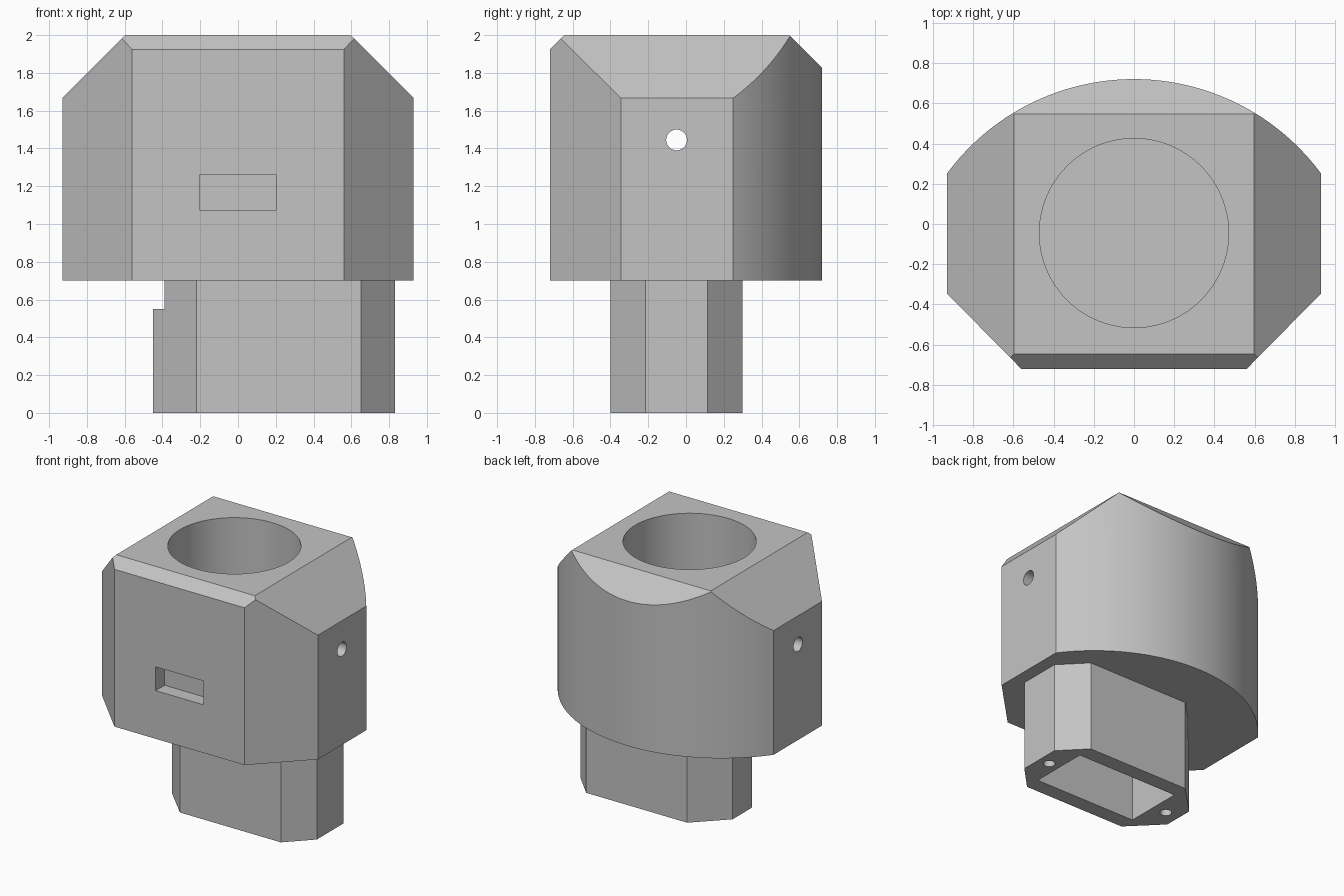
import bpy
import bmesh
import math
from mathutils import Matrix, Vector

default = bpy.data.objects.get("Cube")
if default:
    bpy.data.objects.remove(default, do_unlink=True)

grey = bpy.data.materials.new("plain grey")
grey.use_nodes = True
grey.diffuse_color = (0.55, 0.55, 0.55, 1)
grey.node_tree.nodes["Principled BSDF"].inputs["Base Color"].default_value = (0.55, 0.55, 0.55, 1)


def make_object(name, bm):
    bmesh.ops.recalc_face_normals(bm, faces=bm.faces)
    mesh = bpy.data.meshes.new(name)
    bm.to_mesh(mesh)
    bm.free()
    mesh.materials.append(grey)
    obj = bpy.data.objects.new(name, mesh)
    bpy.context.collection.objects.link(obj)
    return obj


def prism(outline, low, high):
    """Extrude a plan outline between two heights."""
    bm = bmesh.new()
    base = bm.faces.new([bm.verts.new((x, y, low)) for x, y in outline])
    top = bmesh.ops.extrude_face_region(bm, geom=[base])["geom"]
    verts = [v for v in top if isinstance(v, bmesh.types.BMVert)]
    bmesh.ops.translate(bm, verts=verts, vec=(0, 0, high - low))
    return bm


def slice_off(bm, point, normal):
    """Cut away everything on the normal side of a plane and cap it."""
    geom = bm.verts[:] + bm.edges[:] + bm.faces[:]
    bmesh.ops.bisect_plane(bm, geom=geom, dist=1e-5, plane_co=point,
                           plane_no=Vector(normal).normalized(), clear_outer=True)
    bmesh.ops.holes_fill(bm, edges=[e for e in bm.edges if e.is_boundary], sides=0)


def box(name, low, high):
    (x0, y0, z0), (x1, y1, z1) = low, high
    return make_object(name, prism([(x0, y0), (x1, y0), (x1, y1), (x0, y1)], z0, z1))


def cylinder(name, centre, radius, length, axis="Z", segments=32):
    turn = Matrix.Rotation(math.pi / 2, 4, "Y") if axis == "X" else Matrix()
    bm = bmesh.new()
    bmesh.ops.create_cone(bm, cap_ends=True, segments=segments, radius1=radius,
                          radius2=radius, depth=length,
                          matrix=Matrix.Translation(centre) @ turn)
    return make_object(name, bm)


def cut(obj, cutters):
    """Subtract every cutter, bake the result and remove the cutters."""
    for cutter in cutters:
        cutter.hide_render = True
        mod = obj.modifiers.new("cut", "BOOLEAN")
        mod.operation = "DIFFERENCE"
        mod.solver = "EXACT"
        mod.object = cutter
    bpy.context.view_layer.update()
    baked = bpy.data.meshes.new_from_object(
        obj.evaluated_get(bpy.context.evaluated_depsgraph_get()))
    obj.modifiers.clear()
    obj.data = baked
    for cutter in cutters:
        bpy.data.objects.remove(cutter, do_unlink=True)
    bpy.ops.object.select_all(action="DESELECT")
    obj.select_set(True)
    bpy.context.view_layer.objects.active = obj
    bpy.ops.object.shade_smooth_by_angle(angle=math.radians(25))


# Head: chamfered front corners and a bowed back
arc_centre, arc_radius = -0.435, 1.155
half_angle = math.asin(0.93 / arc_radius)
steps = 64
outline = [(-0.93, -0.345), (-0.56, -0.72), (0.56, -0.72), (0.93, -0.345)]
for i in range(steps + 1):
    a = half_angle * (1 - 2 * i / steps)
    outline.append((arc_radius * math.sin(a), arc_centre + arc_radius * math.cos(a)))
bm = prism(outline, 0.70, 2.0)

# Sloping planes around the top
for side in (-1, 1):
    slice_off(bm, (side * 0.597, 0, 2), (side, 0, 1))
slice_off(bm, (0, -0.645, 2), (0, -1, 1))
slice_off(bm, (0, 0.547, 2), (0, 1, 1))
head = make_object("head", bm)

# Round socket, cross pin hole and front recess
cut(head, [
    cylinder("socket_cutter", (0, -0.045, 1.5), 0.47, 1.2, segments=96),
    cylinder("pin_hole_cutter", (0, -0.05, 1.445), 0.055, 2.2, axis="X"),
    box("recess_cutter", (-0.205, -0.8, 1.075), (0.205, -0.61, 1.26)),
])

# Neck: eight-sided plug with unequal ends
neck_outline = [(-0.22, -0.40), (0.65, -0.40), (0.83, -0.215), (0.83, 0.115),
                (0.65, 0.30), (-0.22, 0.30), (-0.45, 0.07), (-0.45, -0.17)]
neck = make_object("neck", prism(neck_outline, 0, 0.70))

# Underside pocket, screw holes and the notch under the head
cut(neck, [
    box("pocket_cutter", (-0.22, -0.28, -0.1), (0.65, 0.18, 0.8)),
    box("notch_cutter", (-0.6, -0.6, 0.55), (-0.39, 0.6, 0.8)),
    cylinder("screw_hole_cutter_left", (0.74, -0.05, 0.1), 0.042, 0.5),
    cylinder("screw_hole_cutter_right", (-0.335, -0.05, 0.1), 0.042, 0.5),
])
